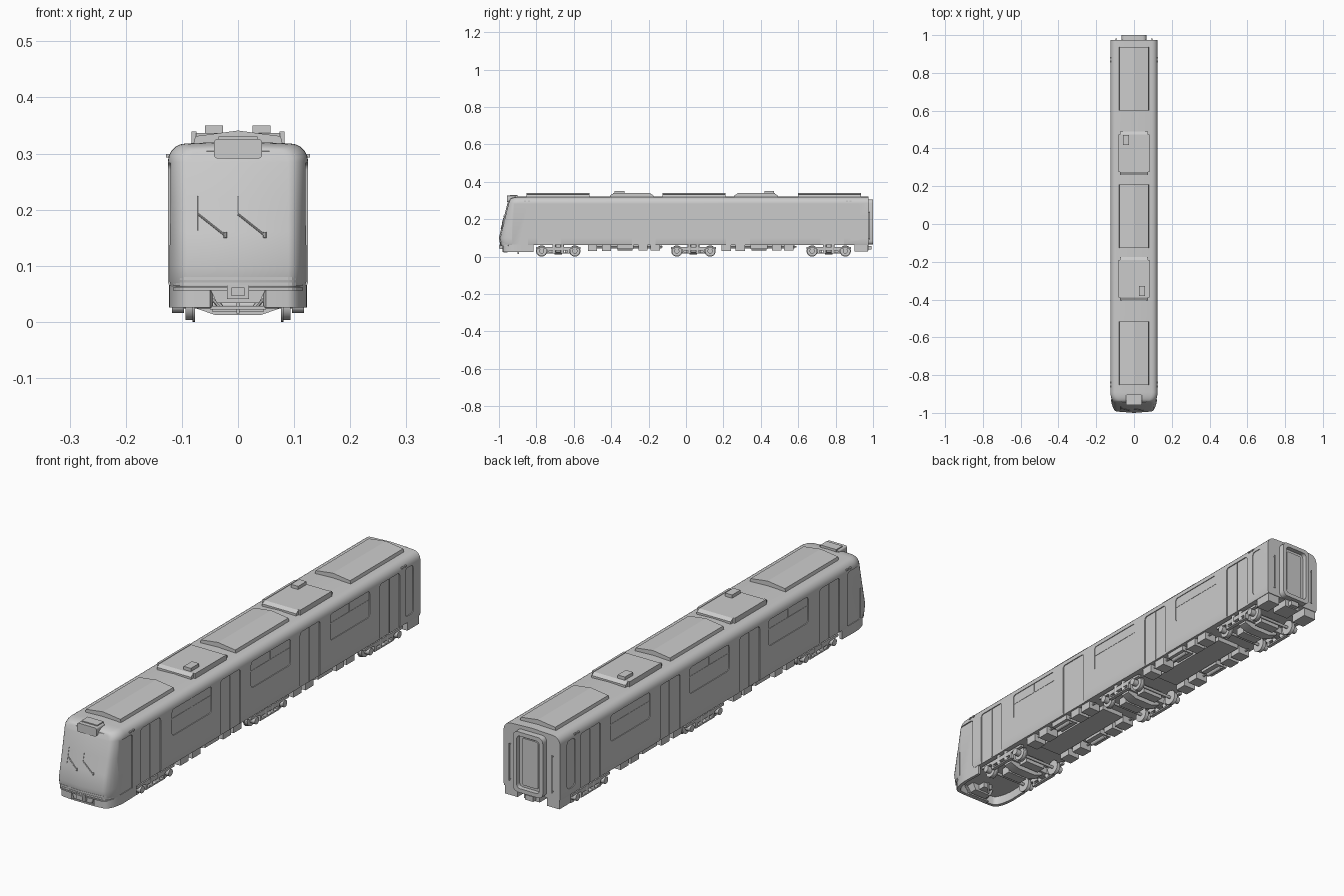
import bpy, bmesh
from math import sin, cos, pi, radians
from mathutils import Vector, Matrix

if "Cube" in bpy.data.objects:
    bpy.data.objects.remove(bpy.data.objects["Cube"], do_unlink=True)

grey = bpy.data.materials.new("plain grey")
grey.use_nodes = True
grey.diffuse_color = (0.6, 0.6, 0.6, 1)
grey.node_tree.nodes["Principled BSDF"].inputs["Base Color"].default_value = (0.6, 0.6, 0.6, 1)


def box(bm, x, y, z):
    """Box from three (low, high) ranges."""
    size = [b - a for a, b in (x, y, z)]
    mid = [(a + b) / 2 for a, b in (x, y, z)]
    bmesh.ops.create_cube(bm, size=1, matrix=Matrix.Translation(mid) @ Matrix.Diagonal((*size, 1)))


def rod(bm, p, q, r, sides=8):
    p, q = Vector(p), Vector(q)
    d = q - p
    m = Matrix.Translation((p + q) / 2) @ d.to_track_quat('Z', 'Y').to_matrix().to_4x4()
    bmesh.ops.create_cone(bm, cap_ends=True, segments=sides, radius1=r, radius2=r, depth=d.length, matrix=m)


def prism(bm, pts, lo, hi, axis):
    """Extrude a 2D outline along an axis (0 = x, 1 = y, 2 = z)."""
    rows = []
    for h in (lo, hi):
        row = []
        for p in pts:
            c = list(p)
            c.insert(axis, h)
            row.append(bm.verts.new(c))
        rows.append(row)
    a, b = rows
    bm.faces.new(a)
    bm.faces.new(b[::-1])
    for i in range(len(a)):
        j = (i + 1) % len(a)
        bm.faces.new((a[i], b[i], b[j], a[j]))


def rounded(u0, u1, v0, v1, r):
    pts = []
    corners = ((u1 - r, v1 - r), (u0 + r, v1 - r), (u0 + r, v0 + r), (u1 - r, v0 + r))
    for k, (cu, cv) in enumerate(corners):
        for s in range(4):
            t = (k + s / 3) * pi / 2
            pts.append((cu + r * cos(t), cv + r * sin(t)))
    return pts


def finish(bm, name):
    bmesh.ops.recalc_face_normals(bm, faces=bm.faces)
    me = bpy.data.meshes.new(name)
    bm.to_mesh(me)
    bm.free()
    me.materials.append(grey)
    ob = bpy.data.objects.new(name, me)
    bpy.context.collection.objects.link(ob)
    return ob


def activate(ob):
    for o in bpy.context.selected_objects:
        o.select_set(False)
    ob.select_set(True)
    bpy.context.view_layer.objects.active = ob


def smooth(ob):
    activate(ob)
    bpy.ops.object.shade_smooth_by_angle(angle=radians(32))


def cut(ob, bm):
    tool = finish(bm, "cutter")
    tool.hide_render = True
    mod = ob.modifiers.new("cut", 'BOOLEAN')
    mod.operation, mod.solver, mod.object = 'DIFFERENCE', 'EXACT', tool
    activate(ob)
    bpy.ops.object.modifier_apply(modifier=mod.name)
    bpy.data.objects.remove(tool, do_unlink=True)


# Cab nose shape
NOSE, TAIL, W = -0.89, 0.975, 0.125


def front(z):
    return -0.993 + (0.24 * (z - 0.1) if z > 0.1 else 0.2 * (0.1 - z))


def front_y(x, z):
    return front(z) - 0.007 * max(0, 1 - abs(x) / 0.09)


def nose(x, z, a):
    c = 1 - cos(a)
    drop = max(0, (z - 0.28) / 0.04) * 0.015 * c
    return (x * (1 - 0.28 * c), NOSE + (front(z) - NOSE) * sin(a), z - drop)


# Body shell, lofted from the tail to the nose
half = [(0, 0.062), (0.122, 0.062), (W, 0.072), (W, 0.1), (W, 0.16), (W, 0.22)]
half += [(0.093 + 0.032 * cos(t * pi / 10), 0.286 + 0.032 * sin(t * pi / 10)) for t in range(6)]
half += [(0, 0.322)]
n = len(half)
ring = half + [(-x, z) for x, z in half[-2:0:-1]]
bm = bmesh.new()
rings = [[bm.verts.new((x, TAIL, z)) for x, z in ring]]
for k in range(8):
    rings.append([bm.verts.new(nose(x, z, k * pi / 14)) for x, z in ring])
for a, b in zip(rings, rings[1:]):
    for i in range(len(ring)):
        j = (i + 1) % len(ring)
        bm.faces.new((a[i], a[j], b[j], b[i]))
bm.faces.new(rings[0])
last = rings[-1]
mid = [bm.verts.new((0, v.co.y - 0.007, v.co.z)) for v in last[1:n - 1]]
mid = [last[0]] + mid + [last[n - 1]]
for i in range(n - 1):
    for side in (last[:n], [last[-k] for k in range(n)]):
        quad = (side[i], side[i + 1], mid[i + 1], mid[i])
        bm.faces.new(list(dict.fromkeys(quad)))
body = finish(bm, "body_shell")

# Recessed doors, windows and cab doors
DOORS = (-0.73, -0.225, 0.278, 0.782)
WINDOWS = (-0.47, 0.03, 0.53)
bm = bmesh.new()
for s in (-1, 1):
    def recess(y0, y1, z0, z1, depth):
        lo, hi = sorted((s * (W - depth), s * 0.15))
        prism(bm, rounded(y0, y1, z0, z1, 0.012), lo, hi, 0)
    for y in DOORS:
        recess(y - 0.063, y + 0.063, 0.04, 0.283, 0.004)
    for y in WINDOWS:
        recess(y - 0.125, y + 0.125, 0.178, 0.283, 0.003)
    recess(-0.93, -0.845, 0.04, 0.283, 0.005)
    recess(0.88, 0.93, 0.09, 0.283, 0.003)
cut(body, bm)
smooth(body)

bm = bmesh.new()
for s in (-1, 1):
    x = sorted((s * 0.121, s * 0.1232))
    for y in WINDOWS:
        box(bm, x, (y - 0.124, y + 0.124), (0.243, 0.247))
        box(bm, x, (y - 0.002, y + 0.002), (0.247, 0.282))
    for y in DOORS:
        box(bm, x, (y - 0.001, y + 0.001), (0.064, 0.282))
finish(bm, "window_and_door_bars")

bm = bmesh.new()
for s in (-1, 1):
    for y in (-0.86, -0.84, 0.86, 0.88):
        box(bm, sorted((s * 0.122, s * 0.128)), (y - 0.005, y + 0.005), (0.293, 0.299))
finish(bm, "side_marker_lamps")

# Roof covers, equipment pods and vents
bm = bmesh.new()
for y in (-0.685, 0.042, 0.768):
    prism(bm, [(-0.08, 0.315), (0.08, 0.315), (0.076, 0.331), (0, 0.341), (-0.076, 0.331)], y - 0.168, y + 0.168, 1)
finish(bm, "roof_covers")
bm = bmesh.new()
for y in (-0.29, 0.375):
    prism(bm, [(y - 0.115, 0.315), (y + 0.115, 0.315), (y + 0.115, 0.328), (y + 0.1, 0.337),
               (y - 0.1, 0.337), (y - 0.115, 0.328)], -0.075, 0.075, 0)
    for s in (-1, 1):
        box(bm, sorted((s * 0.074, s * 0.083)), (y - 0.1, y + 0.1), (0.312, 0.339))
finish(bm, "roof_equipment_pods")
bm = bmesh.new()
for x, y in ((-0.043, 0.445), (0.042, -0.355)):
    box(bm, (x - 0.016, x + 0.016), (y - 0.026, y + 0.026), (0.335, 0.35))
finish(bm, "roof_vents")

# Cab front: sign box, wipers, bumper bands, skirt and coupler
bm = bmesh.new()
prism(bm, rounded(-0.043, 0.043, 0.291, 0.326, 0.007), -0.957, -0.905, 1)
box(bm, (-0.035, 0.035), (-0.94, -0.9), (0.32, 0.33))
smooth(finish(bm, "destination_sign_box"))
bm = bmesh.new()
for x, low in ((-0.071, 0.163), (0, 0.19)):
    def on_glass(px, pz):
        return (px, front_y(px, pz) - 0.002, pz)
    rod(bm, on_glass(x, low), on_glass(x, 0.224), 0.001)
    rod(bm, on_glass(x, 0.192), on_glass(x + 0.048, 0.154), 0.0018)
    rod(bm, on_glass(x + 0.048, 0.16), on_glass(x + 0.048, 0.15), 0.003)
finish(bm, "wipers")


def band(bm, z0, z1, x0, first, out, thick, tail=None):
    """Curved strip following the nose on one side, mirrored to the other."""
    pts = [(x0, front_y(x0, z0))] + [nose(0.123, z0, k * pi / 14)[:2] for k in range(7, first - 1, -1)]
    if tail is not None:
        pts.append((0.121, tail))
    outer = [(x * (1 + out), y - out) for x, y in pts]
    inner = [(x - thick * min(1, x / 0.12), y + (thick if y < -0.9 else 0)) for x, y in pts]
    for s in (-1, 1):
        prism(bm, [(s * x, y) for x, y in outer + inner[::-1]], z0, z1, 2)


bm = bmesh.new()
for z in (0.056, 0.065, 0.075):
    band(bm, z, z + 0.005, 0, 3, 0.002, 0.006)
finish(bm, "bumper_bands")
bm = bmesh.new()
band(bm, 0.026, 0.066, 0.05, 0, 0, 0.012, -0.815)
smooth(finish(bm, "front_skirt"))
bm = bmesh.new()
prism(bm, [(-0.055, 0.07), (0.055, 0.07), (0.038, 0.034), (-0.038, 0.034)], -0.982, -0.93, 1)
box(bm, (-0.02, 0.02), (-0.996, -0.9), (0.041, 0.066))
box(bm, (-0.012, 0.012), (-0.999, -0.98), (0.046, 0.061))
box(bm, (-0.05, 0.05), (-0.975, -0.955), (0.022, 0.028))
for s in (-1, 1):
    rod(bm, (s * 0.03, -0.965, 0.026), (s * 0.06, -0.965, 0.06), 0.005)
box(bm, (-0.003, 0.003), (-0.9, -0.894), (0.015, 0.065))
finish(bm, "front_coupler")

# Rear gangway, handrails, corner blocks and coupler
bm = bmesh.new()
prism(bm, rounded(-0.066, 0.066, 0.064, 0.306, 0.02), 0.97, 1.0, 1)
gangway = finish(bm, "rear_gangway")
bm = bmesh.new()
prism(bm, rounded(-0.05, 0.05, 0.08, 0.29, 0.014), 0.981, 1.02, 1)
cut(gangway, bm)
smooth(gangway)
bm = bmesh.new()
prism(bm, rounded(-0.036, 0.036, 0.09, 0.278, 0.008), 0.978, 0.986, 1)
finish(bm, "rear_door")
bm = bmesh.new()
for s in (-1, 1):
    rod(bm, (s * 0.095, 0.982, 0.09), (s * 0.095, 0.982, 0.24), 0.002)
    for z in (0.095, 0.235):
        rod(bm, (s * 0.095, 0.97, z), (s * 0.095, 0.982, z), 0.002)
finish(bm, "rear_handrails")
bm = bmesh.new()
for s in (-1, 1):
    box(bm, sorted((s * 0.065, s * 0.12)), (0.9, 0.972), (0.028, 0.064))
box(bm, (-0.035, 0.035), (0.9, 0.975), (0.034, 0.064))
box(bm, (-0.018, 0.018), (0.96, 0.992), (0.038, 0.058))
finish(bm, "rear_blocks_and_coupler")

# Underframe equipment
bm = bmesh.new()
for y0, y1 in ((-0.52, -0.13), (0.2, 0.58)):
    box(bm, (-0.05, 0.05), (y0, y1), (0.044, 0.064))
for s in (-1, 1):
    for y in (-0.325, 0.39):
        for a, b, low in ((-0.2, -0.15, 0.03), (-0.125, -0.075, 0.03), (-0.045, 0.045, 0.042),
                          (0.07, 0.12, 0.032), (0.135, 0.185, 0.032)):
            box(bm, sorted((s * 0.06, s * 0.113)), (y + a, y + b), (low, 0.064))
        rod(bm, (s * 0.095, y - 0.2, 0.052), (s * 0.095, y + 0.2, 0.052), 0.004)
        rod(bm, (s * 0.09, y - 0.04, 0.042), (s * 0.09, y + 0.04, 0.042), 0.009, 12)
finish(bm, "underframe_equipment")

# Three bogies
for name, c in (("front", -0.683), ("middle", 0.04), ("rear", 0.763)):
    wheels, frame = bmesh.new(), bmesh.new()
    for e in (-1, 1):
        y = c + e * 0.089
        rod(wheels, (-0.1, y, 0.03), (0.1, y, 0.03), 0.006, 12)
        box(frame, (-0.045, 0.045), sorted((c + e * 0.035, c + e * 0.075)), (0.018, 0.05))
        for s in (-1, 1):
            rod(wheels, (s * 0.08, y, 0.03), (s * 0.094, y, 0.03), 0.027, 24)
            rod(wheels, (s * 0.077, y, 0.03), (s * 0.081, y, 0.03), 0.03, 24)
            rod(frame, (s * 0.096, y, 0.03), (s * 0.118, y, 0.03), 0.014, 12)
            rod(frame, (s * 0.106, c + e * 0.022, 0.02), (s * 0.106, c + e * 0.022, 0.064), 0.009, 12)
    for s in (-1, 1):
        x0, x1 = sorted((s * 0.099, s * 0.113))
        outline = [(0.12, 0.052), (0.12, 0.042), (0.07, 0.042), (0.05, 0.034)]
        prism(frame, [(c + y, z) for y, z in outline] + [(c - y, z) for y, z in outline[::-1]], x0, x1, 0)
        box(frame, (x0, x1), (c - 0.06, c + 0.06), (0.016, 0.022))
        for y in (-0.055, 0.055):
            box(frame, (x0, x1), (c + y - 0.005, c + y + 0.005), (0.016, 0.04))
    box(frame, (-0.1, 0.1), (c - 0.028, c + 0.028), (0.036, 0.064))
    prism(frame, [(-0.08, 0.026), (-0.04, 0.012), (0.04, 0.012), (0.08, 0.026), (0.08, 0.036), (-0.08, 0.036)],
          c - 0.02, c + 0.02, 1)
    smooth(finish(wheels, name + "_bogie_wheels"))
    smooth(finish(frame, name + "_bogie_frame"))
